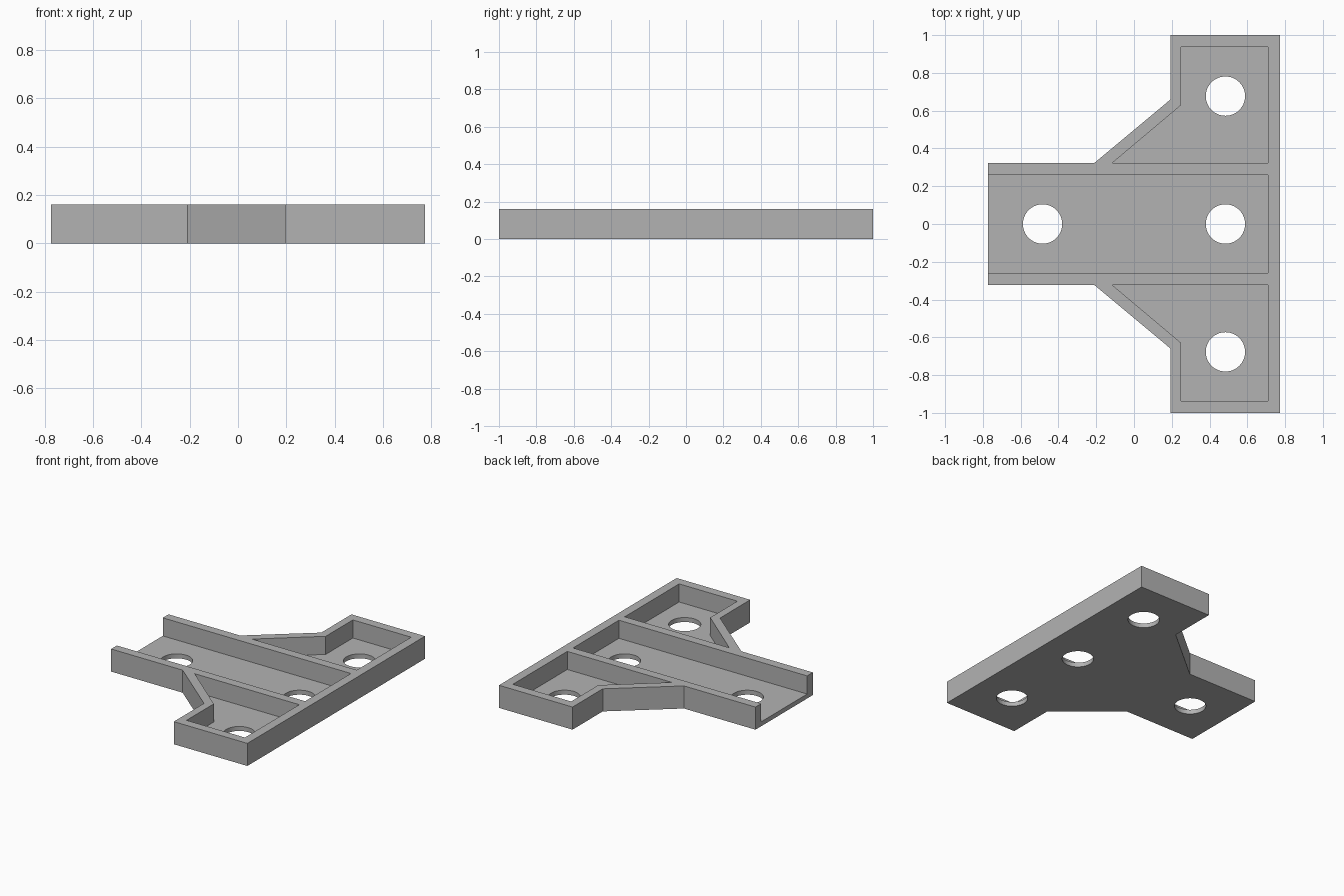
import bpy
import bmesh
from math import cos, sin, tau

cube = bpy.data.objects.get("Cube")
if cube:
    bpy.data.objects.remove(cube, do_unlink=True)

HEIGHT, FLOOR = 0.161, 0.032
HALF_X, WALL, STEM = 0.774, 0.0645, 0.323

gray = bpy.data.materials.new("plain gray")
gray.use_nodes = True
gray.diffuse_color = (0.45, 0.45, 0.45, 1)
gray.node_tree.nodes["Principled BSDF"].inputs["Base Color"].default_value = (0.45, 0.45, 0.45, 1)


def prism(name, outline, z0, z1):
    """Extrude a flat outline from z0 up to z1."""
    bm = bmesh.new()
    face = bm.faces.new([bm.verts.new((x, y, z0)) for x, y in outline])
    top = bmesh.ops.extrude_face_region(bm, geom=[face])["geom"]
    verts = [v for v in top if isinstance(v, bmesh.types.BMVert)]
    bmesh.ops.translate(bm, verts=verts, vec=(0, 0, z1 - z0))
    bmesh.ops.recalc_face_normals(bm, faces=bm.faces)
    mesh = bpy.data.meshes.new(name)
    bm.to_mesh(mesh)
    bm.free()
    mesh.materials.append(gray)
    obj = bpy.data.objects.new(name, mesh)
    bpy.context.collection.objects.link(obj)
    return obj


def mirrored(points):
    return [(x, -y) for x, y in reversed(points)]


def cut(target, cutter):
    cutter.hide_render = True
    mod = target.modifiers.new("cut", "BOOLEAN")
    mod.operation = "DIFFERENCE"
    mod.solver = "EXACT"
    mod.object = cutter
    bpy.context.view_layer.objects.active = target
    bpy.ops.object.modifier_apply(modifier=mod.name)
    bpy.data.objects.remove(cutter, do_unlink=True)


# T-shaped body with diagonal gussets
half = [(HALF_X, 1), (0.194, 1), (0.194, 0.66), (-0.21, STEM), (-HALF_X, STEM)]
body = prism("bracket_tray", half + mirrored(half), 0, HEIGHT)

# Central channel, open at the stem end
inner = HALF_X - WALL
side = STEM - WALL
channel = [(inner, side), (-1, side), (-1, -side), (inner, -side)]
cut(body, prism("channel_cutter", channel, FLOOR, 0.3))

# Side pockets
pocket = [(inner, STEM), (inner, 0.936), (0.25, 0.936), (0.25, 0.63), (-0.115, STEM)]
for outline in (pocket, mirrored(pocket)):
    cut(body, prism("pocket_cutter", outline, FLOOR, 0.3))

# Round bolt holes through the floor
SIDES = 64
for cx, cy in ((-0.484, 0), (0.484, 0), (0.484, 0.677), (0.484, -0.677)):
    circle = [(cx + 0.104 * cos(tau * i / SIDES), cy + 0.104 * sin(tau * i / SIDES))
              for i in range(SIDES)]
    cut(body, prism("hole_cutter", circle, -0.1, 0.3))

# Smooth only the hole walls
bpy.ops.object.select_all(action="DESELECT")
body.select_set(True)
bpy.context.view_layer.objects.active = body
bpy.ops.object.shade_smooth_by_angle(angle=0.5)
